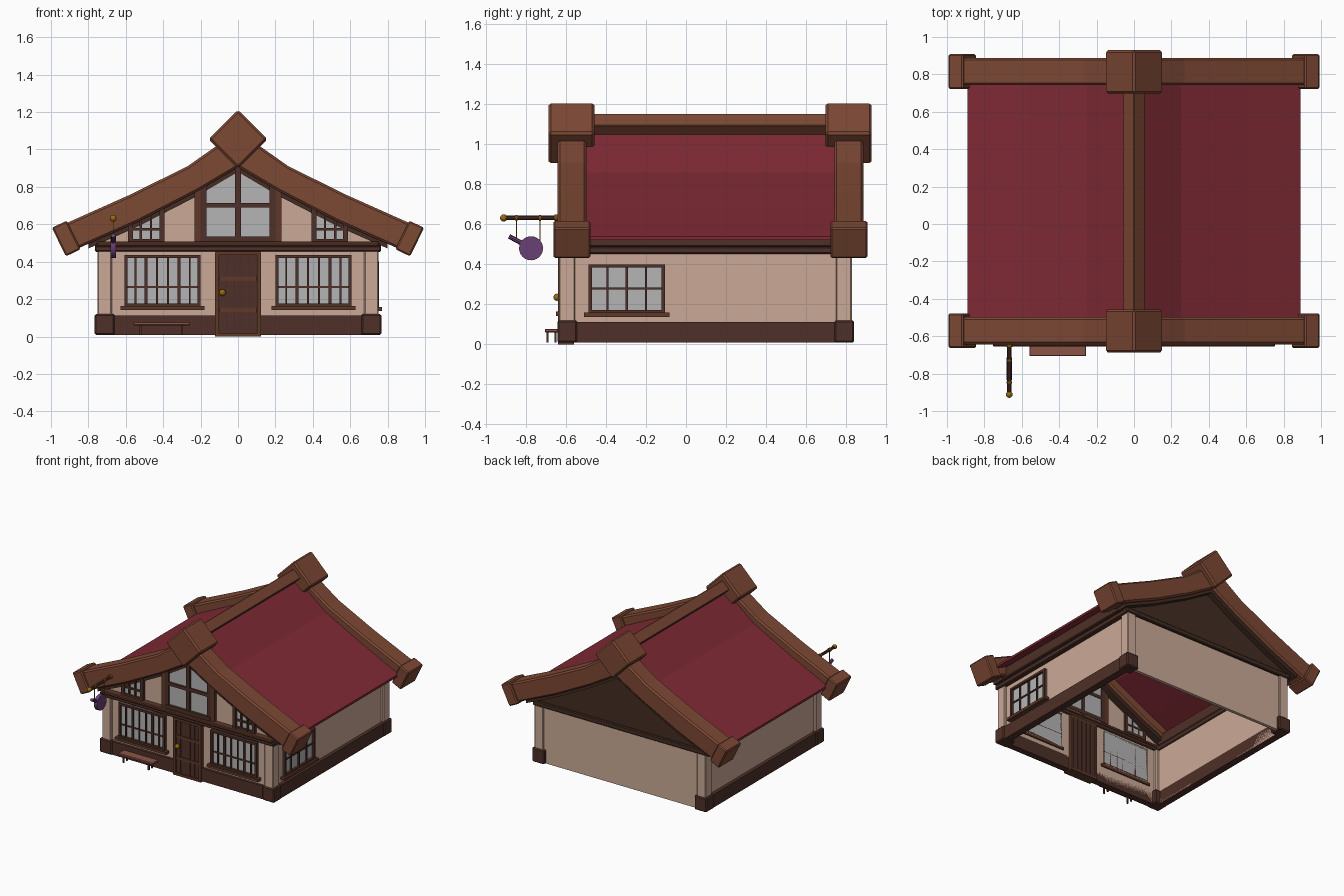
import bpy, bmesh, math
from mathutils import Matrix, Vector

if "Cube" in bpy.data.objects:
    bpy.data.objects.remove(bpy.data.objects["Cube"])

def mat(name, hexcol):
    c = [int(hexcol[i:i + 2], 16) / 255 for i in (0, 2, 4)]
    m = bpy.data.materials.new(name)
    m.diffuse_color = [v / 12.92 if v < .04 else ((v + .055) / 1.055) ** 2.4 for v in c] + [1]
    m.use_nodes = True
    m.node_tree.nodes["Principled BSDF"].inputs["Base Color"].default_value = m.diffuse_color
    return m

WOOD, MID = mat("wood", "7C4834"), mat("mid_wood", "5E3828")
DARK, DEEP = mat("dark_wood", "4E3028"), mat("deep_wood", "432C23")
PLASTER, GLASS = mat("plaster", "CBAA97"), mat("glass", "B5B5B5")
RED, GOLD = mat("roof_red", "802A35"), mat("brass", "9A6A10")
PURPLE, SEAT = mat("purple", "694074"), mat("bench_wood", "8C5548")

def finish(name, bm, m, bevel=0):
    bmesh.ops.recalc_face_normals(bm, faces=bm.faces)
    me = bpy.data.meshes.new(name)
    bm.to_mesh(me)
    bm.free()
    me.materials.append(m)
    ob = bpy.data.objects.new(name, me)
    bpy.context.collection.objects.link(ob)
    if bevel:
        b = ob.modifiers.new("bevel", 'BEVEL')
        b.width, b.segments = bevel, 1
    return ob

def prism(name, pts, y0, y1, m, bevel=0):
    """Outline in x,z pushed along y."""
    bm = bmesh.new()
    f = bm.faces.new([bm.verts.new((x, y0, z)) for x, z in pts])
    r = bmesh.ops.extrude_face_region(bm, geom=[f])
    bmesh.ops.translate(bm, vec=(0, y1 - y0, 0),
                        verts=[v for v in r["geom"] if isinstance(v, bmesh.types.BMVert)])
    return finish(name, bm, m, bevel)

def box(name, x0, x1, y0, y1, z0, z1, m, bevel=0):
    return prism(name, [(x0, z0), (x1, z0), (x1, z1), (x0, z1)], y0, y1, m, bevel)

def rod(name, a, b, r, m, sides=8):
    a, b = Vector(a), Vector(b)
    bm = bmesh.new()
    M = Matrix.Translation((a + b) / 2) @ (b - a).to_track_quat('Z', 'Y').to_matrix().to_4x4()
    bmesh.ops.create_cone(bm, cap_ends=True, segments=sides, radius1=r, radius2=r,
                          depth=(b - a).length, matrix=M)
    return finish(name, bm, m)

def ball(name, p, r):
    bm = bmesh.new()
    bmesh.ops.create_uvsphere(bm, u_segments=12, v_segments=8, radius=r, matrix=Matrix.Translation(p))
    for f in bm.faces:
        f.smooth = True
    return finish(name, bm, GOLD)

def turned_box(name, cx, cz, w, h, ang, y0, y1, m, bevel):
    c, s = math.cos(ang), math.sin(ang)
    pts = [(cx + u * c - v * s, cz + u * s + v * c)
           for u, v in ((-w/2, -h/2), (w/2, -h/2), (w/2, h/2), (-w/2, h/2))]
    return prism(name, pts, y0, y1, m, bevel)

# Roof curves (right half, x/z)
ROOF = [(0, 1.06), (.25, .86), (.57, .695), (.89, .54)]
UPPER = [(0, 1.10), (.27, .91), (.58, .757), (.92, .605)]
LOWER = [(0, .905), (.22, .775), (.53, .615), (.88, .46)]

def at(curve, x):
    x = abs(x)
    for (a, p), (b, q) in zip(curve, curve[1:]):
        if x <= b:
            return p + (q - p) * (x - a) / (b - a)
    return curve[-1][1]

def flip(pts, s):
    return [(s * x, z) for x, z in pts]

# Walls
box("front_wall", -.73, .73, -.61, -.58, .01, .5, PLASTER)
box("back_wall", -.73, .73, .79, .815, .01, .48, PLASTER)
for s in (-1, 1):
    box("side_wall", s * .70, s * .73, -.61, .815, .01, .5, PLASTER)
    box("side_plinth", s * .70, s * .757, -.6, .8, .008, .112, DARK)
    box("lower_side_beam", s * .69, s * .765, -.6, .82, .452, .487, DARK, .006)
    box("upper_side_beam", s * .69, s * .785, -.56, .8, .487, .575, DARK, .006)
    box("front_plinth", s * .11, s * .74, -.63, -.58, .008, .112, DARK)
    for y0, y1 in ((-.635, -.555), (.75, .83)):
        box("corner_post", s * .675, s * .752, y0, y1, .1, .46, PLASTER, .006)
        box("corner_block", s * .66, s * .767, min(y0, y1) - .008, y1 + .01, .008, .12, DARK, .008)
box("front_beam", -.765, .765, -.645, -.57, .455, .485, DARK, .006)
box("front_beam_cap", -.755, .755, -.655, -.57, .482, .507, MID, .006)
box("back_beam", -.765, .765, .78, .835, .455, .495, DEEP, .006)

# Gables
half = [(.80, .49), (.53, .645), (.22, .81), (0, .94)]
outline = half + flip(half[-2::-1], -1)
prism("front_gable", outline, -.605, -.58, PLASTER)
prism("back_gable", outline, .79, .82, DEEP)

# Roof sheet
for s in (-1, 1):
    prism("roof_slope", flip(ROOF + [(x, z - .018) for x, z in ROOF[::-1]], s), -.52, .77, RED)
turned_box("ridge_beam", 0, 1.095, .084, .084, math.pi / 4, -.5, .75, WOOD, .004)

# Gable boards, end caps, ridge blocks
for tag, y0, y1 in (("front", -.643, -.498), ("back", .742, .888)):
    for s in (-1, 1):
        prism(tag + "_barge_board", flip(UPPER + LOWER[::-1], s), y0, y1, WOOD, .012)
        trim = LOWER[:3] + [(.80, at(LOWER, .80))]
        c = (y0 + y1) / 2
        prism(tag + "_barge_trim", flip([(x, z + .02) for x, z in trim] +
              [(x, z - .025) for x, z in trim[::-1]], s), c - .05, c + .05, DEEP)
        turned_box(tag + "_eave_cap", s * .918, .524, .088, .17, -s * math.radians(26),
                   y0 - .02, y1 + .02, WOOD, .008)
    turned_box(tag + "_ridge_block", 0, 1.055, .222, .222, math.pi / 4, y0 - .045, y1 + .041, WOOD, .012)

# Gable glazing and timbers
prism("gable_glass", [(-.19, .5), (.19, .5), (.19, .8), (0, .91), (-.19, .8)], -.615, -.57, GLASS)
def stud(x, w, m=DARK):
    box("gable_stud", x - w, x + w, -.63, -.565, .5, at(LOWER, x) + .02, m)
for x in (-.185, 0, .185):
    stud(x, .016)
box("gable_crossbar", -.19, .19, -.63, -.565, .69, .715, DARK)
box("gable_sill", -.2, .2, -.635, -.565, .505, .535, DARK)
for s in (-1, 1):
    stud(s * .217, .016, MID)
    prism("attic_glass", flip([(.40, .5), (.58, .5), (.58, .60), (.40, .69)], s), -.615, -.57, GLASS)
    for x, w in ((.407, .013), (.465, .006), (.52, .006), (.575, .013)):
        stud(s * x, w)
    box("attic_crossbar", s * .40, s * .58, -.628, -.565, .567, .58, DARK)
    box("attic_sill", s * .40, s * .58, -.628, -.565, .5, .522, DARK)

# Windows: u runs along the wall, d is distance out from the wall face
def front_put(name, u0, u1, d, z0, z1, m):
    box(name, u0, u1, -.61 - d, -.57, z0, z1, m)

def side_put(name, u0, u1, d, z0, z1, m):
    box(name, .69, .73 + d, u0, u1, z0, z1, m)

def window(put, u0, u1, z0, z1, bars, mid):
    put("window_glass", u0, u1, .006, z0, z1, GLASS)
    t = .017
    for a, b in ((u0, u0 + t), (u1 - t, u1)):
        put("window_jamb", a, b, .025, z0, z1, DARK)
    for a, b in ((z0, z0 + t), (z1 - t, z1)):
        put("window_rail", u0, u1, .025, a, b, DARK)
    for f, w in bars:
        u = u0 + f * (u1 - u0)
        put("window_bar", u - w, u + w, .016, z0, z1, DARK)
    put("window_crossbar", u0, u1, .014, mid - .005, mid + .005, DARK)
    put("window_sill", u0 - .022, u1 + .022, .04, z0 - .018, z0 + .003, MID)

front_bars = [(1/7, .005), (2/7, .008), (3/7, .005), (4/7, .005), (5/7, .008), (6/7, .005)]
window(front_put, -.607, -.2, .16, .437, front_bars, .265)
window(front_put, .2, .607, .16, .437, front_bars, .265)
window(side_put, -.487, -.105, .155, .4, [(.25, .005), (.5, .006), (.75, .005)], .28)

# Door
box("door_panel", -.105, .105, -.622, -.565, .01, .44, DEEP)
for i in range(5):
    x = -.1 + i * .04
    box("door_plank", x + .002, x + .038, -.63, -.56, .015, .435, DARK)
for s in (-1, 1):
    box("door_jamb", s * .102, s * .122, -.64, -.56, 0, .45, MID)
box("door_header", -.12, .12, -.64, -.56, .435, .455, MID)
box("door_step", -.12, .12, -.64, -.56, 0, .02, MID)
for z in (.14, .31):
    box("door_strap", -.1, .1, -.638, -.62, z - .012, z + .012, MID)
ball("door_knob", (-.083, -.645, .235), .018)

# Bench
box("bench_seat", -.56, -.256, -.706, -.635, .06, .077, SEAT, .003)
for x in (-.52, -.30):
    for y in (-.692, -.652):
        box("bench_leg", x - .006, x + .006, y - .005, y + .005, .008, .062, DARK)

# Hanging pan sign
X = -.667
rod("sign_pole", (X, -.91, .632), (X, -.6, .632), .011, DARK)
ball("pole_tip", (X, -.912, .632), .018)
for y, z in ((-.848, .522), (-.73, .5)):
    rod("pole_ring", (X, y - .006, .632), (X, y + .006, .632), .015, GOLD, 10)
    rod("hanging_chain", (X, y, .632), (X, y, z), .003, GOLD, 6)
rod("sign_ring", (X, -.658, .632), (X, -.64, .632), .017, GOLD, 10)
rod("pan_disc", (X - .014, -.775, .48), (X + .014, -.775, .48), .06, PURPLE, 24)
rod("pan_handle", (X, -.8, .494), (X, -.885, .54), .012, PURPLE)
